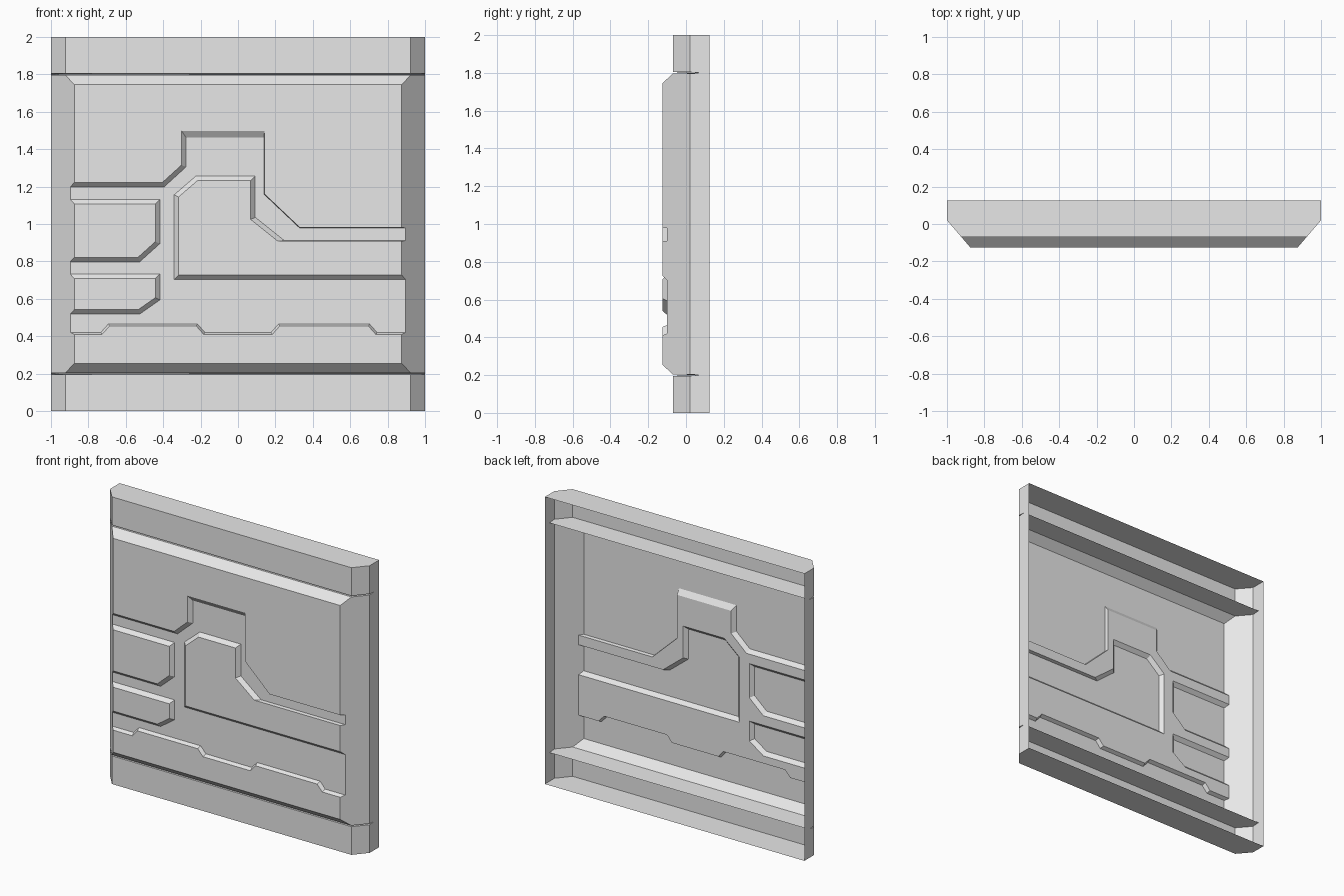
import bpy
import bmesh
from mathutils import Matrix, Vector

cube = bpy.data.objects.get("Cube")
if cube:
    bpy.data.objects.remove(cube, do_unlink=True)

# Shared depths and levels
BACK, SHOULDER, BAND, FLOOR, FACE = 0.125, 0.02, -0.07, -0.1, -0.125
GROOVE, SEAM, LIP = 0.075, 0.2, 0.004
SLOPE, THIN = 0.024, 0.003
TOP = 2.0

grey = bpy.data.materials.new("light_grey")
grey.use_nodes = True
colour = (0.8, 0.8, 0.8, 1)
grey.diffuse_color = colour
grey.node_tree.nodes["Principled BSDF"].inputs["Base Color"].default_value = colour


def side_x(y):
    """Half width of the chamfered side at depth y."""
    return 1 - (SHOULDER - y) * 0.86


def add_face(bm, points):
    bm.faces.new([bm.verts.new(p) for p in points])


def finish(bm, name):
    bmesh.ops.remove_doubles(bm, verts=bm.verts, dist=0.0005)
    bmesh.ops.recalc_face_normals(bm, faces=bm.faces)
    front = max(bm.faces, key=lambda f: abs(f.normal.y) * f.calc_area())
    if front.normal.y > 0:
        bmesh.ops.reverse_faces(bm, faces=bm.faces)
    mesh = bpy.data.meshes.new(name)
    bm.to_mesh(mesh)
    bm.free()
    mesh.materials.append(grey)
    obj = bpy.data.objects.new(name, mesh)
    bpy.context.collection.objects.link(obj)
    return obj


def profile(z):
    """Front outline of the shell at height z, from one side to the other."""
    w = side_x(BAND)
    return [(-1, SHOULDER, z), (-w, BAND, z), (w, BAND, z), (1, SHOULDER, z)]


def groove_face(bm, lip_z, seam_z):
    add_face(bm, profile(lip_z) + [(1, GROOVE, seam_z), (-1, GROOVE, seam_z)])


# End bands: capped outside, folded into the seam groove inside
def make_band(name, outer, seam, lip):
    bm = bmesh.new()
    a, b = profile(outer), profile(lip)
    for i in range(3):
        add_face(bm, [a[i], a[i + 1], b[i + 1], b[i]])
    add_face(bm, a + [(1, BACK, outer), (-1, BACK, outer)])
    groove_face(bm, lip, seam)
    for s in (-1, 1):
        add_face(bm, [(s, BACK, outer), (s, SHOULDER, outer), (s, SHOULDER, lip),
                      (s, GROOVE, seam), (s, BACK, seam)])
    finish(bm, name)


make_band("lower_band", 0, SEAM, SEAM - LIP)
make_band("upper_band", TOP, TOP - SEAM, TOP - SEAM + LIP)


# Relief edges: each path keeps its raised plate on its left
def shifted(path, widths, factor, y):
    pts = [Vector(p) for p in path]
    normals = []
    for p, q in zip(pts, pts[1:]):
        d = (q - p).normalized()
        normals.append(Vector((-d.y, d.x)))
    dist = [w * factor for w in widths]
    out = []
    for i, p in enumerate(pts):
        if i in (0, len(pts) - 1):
            k = min(i, len(normals) - 1)
            q = p + normals[k] * dist[k]
            q.x = side_x(y) * (1 if p.x > 0 else -1)
        else:
            m = Matrix((normals[i - 1], normals[i]))
            q = p + m.inverted() @ Vector((dist[i - 1], dist[i]))
        out.append((q.x, y, q.y))
    return out


E = 0.88
upper = [(-E, 1.21), (-.4, 1.21), (-.29, 1.31), (-.29, 1.48),
         (.14, 1.48), (.14, 1.16), (.33, .98), (E, .98)]
inner = [(E, .91), (.23, .91), (.08, 1.03), (.08, 1.245),
         (-.22, 1.245), (-.33, 1.15), (-.33, .715), (E, .715)]
lower = [(E, .415), (.74, .415), (.7, .46), (.22, .46), (.18, .415),
         (-.18, .415), (-.22, .46), (-.69, .46), (-.73, .415), (-E, .415)]


def tab(bottom, notch, top):
    return [(-E, bottom), (-.53, bottom), (-.43, notch), (-.43, top), (-E, top)]


edges = [
    (upper, [SLOPE] * 3 + [0.036] + [THIN] * 3),
    (inner, [THIN] + [SLOPE] * 6),
    (lower, [0.012] * 9),
    (tab(.53, .6, .72), [SLOPE] * 4),
    (tab(.81, .9, 1.12), [SLOPE] * 4),
]

# Centre panel
bm = bmesh.new()
floor, ends = [], {-1: [], 1: []}
fx, low, high = side_x(FACE), SEAM + 0.055, TOP - SEAM - 0.055
for path, widths in edges:
    base = shifted(path, widths, -0.5, FLOOR)
    face = shifted(path, widths, 0.5, FACE)
    floor += base
    for i in range(len(path) - 1):
        add_face(bm, [base[i], base[i + 1], face[i + 1], face[i]])
    for p in (base[0], base[-1], face[0], face[-1]):
        ends[1 if p[0] > 0 else -1].append(p)
    if path is upper:
        face += [(fx, FACE, high), (-fx, FACE, high)]
    elif path is lower:
        face += [(-fx, FACE, low), (fx, FACE, low)]
    add_face(bm, face)
add_face(bm, floor)

# Sloped top and bottom margins with the seam grooves
for seam, lip, z in ((SEAM, SEAM + LIP, low), (TOP - SEAM, TOP - SEAM - LIP, high)):
    w = side_x(BAND)
    add_face(bm, [(-w, BAND, lip), (w, BAND, lip), (fx, FACE, z), (-fx, FACE, z)])
    groove_face(bm, lip, seam)

# Chamfered sides notched by the channels, and flat side walls
for s in (-1, 1):
    lo, hi = SEAM + LIP, TOP - SEAM - LIP
    w = s * side_x(BAND)
    notches = sorted(ends[s], key=lambda p: p[2])
    add_face(bm, [(s, SHOULDER, lo), (w, BAND, lo), (s * fx, FACE, low)] + notches
             + [(s * fx, FACE, high), (w, BAND, hi), (s, SHOULDER, hi)])
    add_face(bm, [(s, BACK, SEAM), (s, GROOVE, SEAM), (s, SHOULDER, lo),
                  (s, SHOULDER, hi), (s, GROOVE, TOP - SEAM), (s, BACK, TOP - SEAM)])
finish(bm, "centre_panel")
